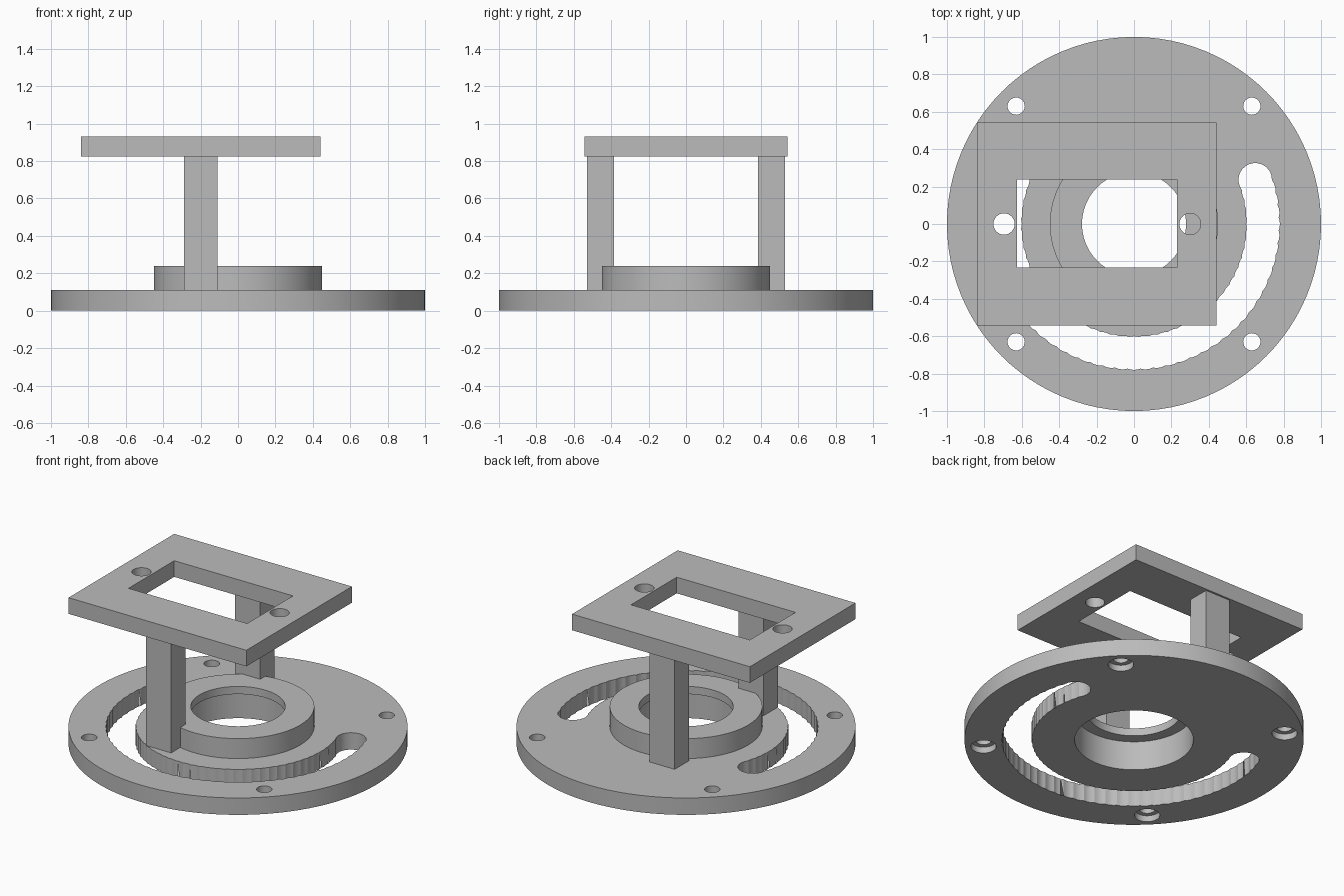
import bpy, bmesh
from math import radians, sin, cos, sqrt, pi
from mathutils import Matrix, Vector

cube = bpy.data.objects.get("Cube")
if cube:
    bpy.data.objects.remove(cube)

grey = bpy.data.materials.new("plain grey")
grey.use_nodes = True
colour = (0.5, 0.5, 0.5, 1)
grey.diffuse_color = colour
grey.node_tree.nodes["Principled BSDF"].inputs["Base Color"].default_value = colour


def finish(bm, name):
    bmesh.ops.recalc_face_normals(bm, faces=bm.faces)
    mesh = bpy.data.meshes.new(name)
    bm.to_mesh(mesh)
    bm.free()
    mesh.materials.append(grey)
    obj = bpy.data.objects.new(name, mesh)
    bpy.context.collection.objects.link(obj)
    return obj


def box(name, x0, x1, y0, y1, z0, z1):
    bm = bmesh.new()
    size = Matrix.Diagonal((x1 - x0, y1 - y0, z1 - z0, 1))
    middle = Matrix.Translation(((x0 + x1) / 2, (y0 + y1) / 2, (z0 + z1) / 2))
    bmesh.ops.create_cube(bm, size=1, matrix=middle @ size)
    return finish(bm, name)


def prism(name, outline, z0, z1):
    bm = bmesh.new()
    face = bm.faces.new([bm.verts.new((x, y, z0)) for x, y in outline])
    top = bmesh.ops.extrude_face_region(bm, geom=[face])["geom"]
    verts = [v for v in top if isinstance(v, bmesh.types.BMVert)]
    bmesh.ops.translate(bm, verts=verts, vec=(0, 0, z1 - z0))
    return finish(bm, name)


def polar(radius, angle):
    return Vector((radius * cos(angle), radius * sin(angle)))


def rod(name, x, y, radius, z0, z1, sides=32):
    centre = Vector((x, y))
    return prism(name, [centre + polar(radius, 2 * pi * i / sides) for i in range(sides)], z0, z1)


def lathe(name, profile, sides=96):
    bm = bmesh.new()
    rings = [[bm.verts.new((*polar(r, 2 * pi * i / sides), z)) for i in range(sides)]
             for r, z in profile]
    for a, b in zip(rings, rings[1:] + rings[:1]):
        for i in range(sides):
            j = (i + 1) % sides
            bm.faces.new((a[i], a[j], b[j], b[i]))
    return finish(bm, name)


def activate(obj):
    bpy.ops.object.select_all(action='DESELECT')
    obj.select_set(True)
    bpy.context.view_layer.objects.active = obj


def cut(obj, cutters):
    activate(obj)
    for cutter in cutters:
        cutter.hide_render = True
        mod = obj.modifiers.new("cut", 'BOOLEAN')
        mod.operation, mod.solver, mod.object = 'DIFFERENCE', 'EXACT', cutter
        bpy.ops.object.modifier_apply(modifier=mod.name)
        bpy.data.objects.remove(cutter)


def smooth(obj):
    activate(obj)
    bpy.ops.object.shade_smooth_by_angle(angle=radians(25))


def slot_outline(path=0.69, half=0.09, start=20, end=-200, count=44):
    """Scalloped edge of a row of overlapping drill holes along an arc."""
    turn = radians(start - end) / count
    angles = [radians(start) - turn * i for i in range(count + 1)]
    reach = sqrt(half ** 2 - (path * sin(turn / 2)) ** 2)
    points = []

    def side(order, flip, sign, step):
        for k, t in enumerate(order):
            if 0 < k < count:
                for d in (radians(10), 0, -radians(10)):
                    points.append(polar(path, t) + polar(half, t + flip + d))
            if k < count:
                points.append(polar(path * cos(turn / 2) + sign * reach, t + step / 2))

    def cap(t, first):
        for k in range(13):
            points.append(polar(path, t) + polar(half, t + first - pi * k / 12))

    side(angles, 0, 1, -turn)
    cap(angles[-1], 0)
    side(angles[::-1], pi, -1, turn)
    cap(angles[0], pi)
    # Drop cap ends that would fold back past the first scallop
    return points


# Round base with raised hub and stepped bore
base = lathe("round_base", [(0.35, 0), (1, 0), (1, 0.11), (0.45, 0.11), (0.45, 0.24),
                            (0.278, 0.24), (0.278, 0.19), (0.35, 0.19)])
cutters = [prism("slot_cutter", slot_outline(), -0.1, 0.2)]
for x in (-0.63, 0.63):
    for y in (-0.63, 0.63):
        cutters.append(rod("screw_hole_cutter", x, y, 0.046, -0.1, 0.2))
        cutters.append(rod("counterbore_cutter", x, y, 0.075, -0.1, 0.04))
cut(base, cutters)
smooth(base)

# Two square posts
for name, y0, y1 in (("front_post", -0.53, -0.385), ("back_post", 0.385, 0.53)):
    box(name, -0.29, -0.11, y0, y1, 0.11, 0.825)

# Top mounting plate with window and two holes
plate = box("mounting_plate", -0.84, 0.44, -0.543, 0.543, 0.825, 0.93)
cut(plate, [box("window_cutter", -0.625, 0.23, -0.233, 0.237, 0.7, 1),
            rod("left_hole_cutter", -0.695, 0, 0.057, 0.7, 1),
            rod("right_hole_cutter", 0.3, 0, 0.057, 0.7, 1)])
smooth(plate)
